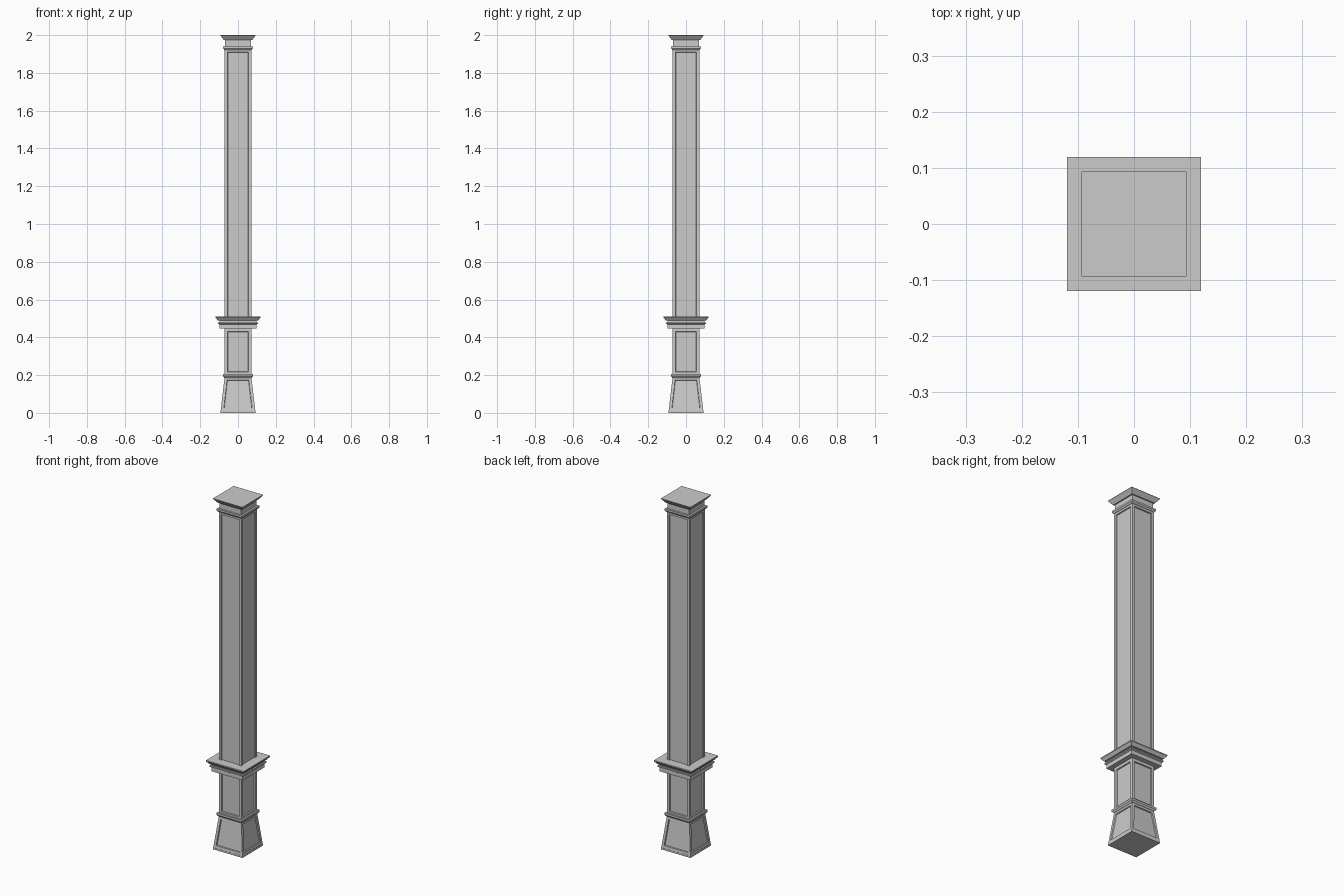
import bpy
import bmesh

cube = bpy.data.objects.get("Cube")
if cube:
    bpy.data.objects.remove(cube, do_unlink=True)

# Single painted finish
paint = bpy.data.materials.new("light_grey_paint")
paint.use_nodes = True
grey = (0.6, 0.6, 0.6, 1.0)
paint.diffuse_color = grey
paint.node_tree.nodes["Principled BSDF"].inputs["Base Color"].default_value = grey


def square_part(name, profile, rail=0.0):
    """Stack square sections given as (half width, height); rail > 0 sinks a panel in each side."""
    bm = bmesh.new()
    rings = []
    for half, z in profile:
        corners = ((-half, -half), (half, -half), (half, half), (-half, half))
        rings.append([bm.verts.new((x, y, z)) for x, y in corners])
    sides = []
    for low, high in zip(rings, rings[1:]):
        for i in range(4):
            j = (i + 1) % 4
            sides.append(bm.faces.new((low[i], low[j], high[j], high[i])))
    bm.faces.new(rings[0][::-1])
    bm.faces.new(rings[-1])
    bm.normal_update()
    if rail:
        bmesh.ops.inset_individual(bm, faces=sides, thickness=rail, use_even_offset=True)
        bmesh.ops.inset_individual(bm, faces=sides, thickness=0.002,
                                   depth=-0.006, use_even_offset=True)
    mesh = bpy.data.meshes.new(name)
    bm.to_mesh(mesh)
    bm.free()
    mesh.materials.append(paint)
    obj = bpy.data.objects.new(name, mesh)
    bpy.context.collection.objects.link(obj)
    return obj


# Flared foot with its thin footing
square_part("footing", [(0.093, 0.0), (0.093, 0.01)])
square_part("flared_base", [(0.092, 0.01), (0.071, 0.188)], rail=0.015)
square_part("base_ring", [(0.073, 0.186), (0.080, 0.195), (0.080, 0.206)])

# Panelled pedestal and its stepped ledge
square_part("pedestal", [(0.071, 0.2), (0.071, 0.446)], rail=0.016)
square_part("ledge_lower", [(0.099, 0.446), (0.099, 0.468), (0.106, 0.472), (0.106, 0.479)])
square_part("ledge_neck", [(0.098, 0.479), (0.098, 0.49)])
square_part("ledge_upper", [(0.106, 0.488), (0.119, 0.504), (0.119, 0.51)])

# Long panelled shaft
square_part("shaft", [(0.071, 0.49), (0.071, 1.925)], rail=0.015)

# Collar, neck and flaring cap
square_part("collar", [(0.073, 1.922), (0.079, 1.930), (0.079, 1.94)])
square_part("neck", [(0.068, 1.94), (0.068, 1.976)])
square_part("cap", [(0.075, 1.974), (0.0935, 1.998), (0.0935, 2.0)])
